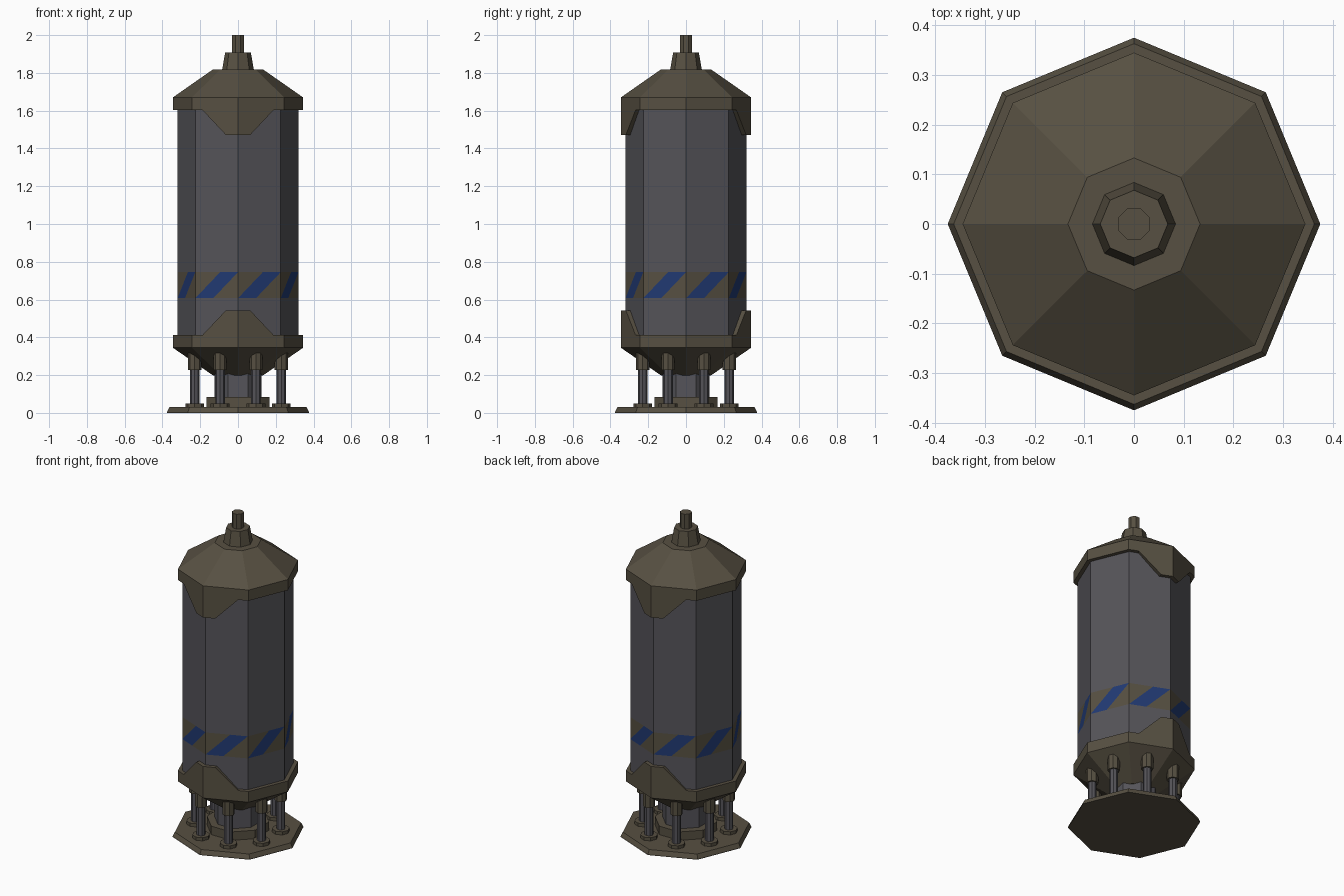
import bpy, bmesh
from math import cos, sin, pi, tan

if "Cube" in bpy.data.objects:
    bpy.data.objects.remove(bpy.data.objects["Cube"])


def material(name, rgb):
    m = bpy.data.materials.new(name)
    m.diffuse_color = (*rgb, 1)
    m.use_nodes = True
    m.node_tree.nodes["Principled BSDF"].inputs["Base Color"].default_value = m.diffuse_color
    return m


BROWN = material("brown_metal", (0.095, 0.08, 0.054))
GREY = material("grey_metal", (0.09, 0.088, 0.1))
BLUE = material("blue_stripe", (0.015, 0.042, 0.17))


def finish(name, bm, mats, loc=(0, 0, 0), rot=0):
    bmesh.ops.remove_doubles(bm, verts=bm.verts, dist=1e-5)
    bmesh.ops.recalc_face_normals(bm, faces=bm.faces)
    mesh = bpy.data.meshes.new(name)
    bm.to_mesh(mesh)
    bm.free()
    for m in mats:
        mesh.materials.append(m)
    ob = bpy.data.objects.new(name, mesh)
    ob.location = loc
    ob.rotation_euler.z = rot
    bpy.context.collection.objects.link(ob)
    return ob


def lathe(name, profile, mat, loc=(0, 0, 0), rot=0, n=8):
    """Closed n-sided solid from (radius, z) points, bottom to top."""
    bm = bmesh.new()
    rings = [[bm.verts.new((r * cos(2 * pi * i / n), r * sin(2 * pi * i / n), z))
              for i in range(n)] for r, z in profile]
    for a, b in zip(rings, rings[1:]):
        for i in range(n):
            j = (i + 1) % n
            bm.faces.new((a[i], a[j], b[j], b[i]))
    bm.faces.new(rings[0][::-1])
    bm.faces.new(rings[-1])
    return finish(name, bm, [mat], loc, rot)


def tab(name, z_root, z_tip, rot):
    """Tapered plate folded around the front corner of the octagon."""
    bm = bmesh.new()
    outline = [(-0.19, z_root), (-0.065, z_tip), (0, z_tip),
               (0.065, z_tip), (0.19, z_root), (0, z_root)]

    def layer(radius):
        k = radius / 0.345
        return [bm.verts.new((x * k, -radius + abs(x * k) * tan(pi / 8), z))
                for x, z in outline]

    out, inn = layer(0.345), layer(0.315)
    for s in (out, inn):
        bm.faces.new((s[0], s[1], s[2], s[5]))
        bm.faces.new((s[5], s[2], s[3], s[4]))
    for i in range(6):
        j = (i + 1) % 6
        bm.faces.new((out[i], out[j], inn[j], inn[i]))
    finish(name, bm, [BROWN], rot=rot)


# Tank body with a flush striped band
def tank_body():
    bm = bmesh.new()
    R, z0, z1, z2, z3 = 0.32, 0.36, 0.607, 0.745, 1.65
    corner = [(R * cos(i * pi / 4), R * sin(i * pi / 4)) for i in range(8)]
    for i in range(8):
        a, b = corner[i], corner[(i + 1) % 8]

        def face(mat, *pts):
            f = bm.faces.new([bm.verts.new((a[0] + (b[0] - a[0]) * t,
                                            a[1] + (b[1] - a[1]) * t, z)) for t, z in pts])
            f.material_index = mat

        face(0, (0, z0), (1, z0), (1, z1), (0.42, z1), (0, z1))
        face(1, (0, z1), (0.58, z2), (0, z2))
        face(2, (0, z1), (0.42, z1), (1, z2), (0.58, z2))
        face(1, (0.42, z1), (1, z1), (1, z2))
        face(0, (0, z2), (0.58, z2), (1, z2), (1, z3), (0, z3))
    finish("tank_body", bm, [GREY, BROWN, BLUE])


tank_body()

# Caps, neck and rod
lathe("top_cap", [(0.345, 1.603), (0.345, 1.67), (0.133, 1.818)], BROWN)
lathe("neck", [(0.085, 1.81), (0.083, 1.822), (0.068, 1.908)], BROWN)
lathe("top_rod", [(0.034, 1.9), (0.034, 2.0)], BROWN, rot=pi / 8)
lathe("bottom_cap", [(0.13, 0.197), (0.345, 0.345), (0.345, 0.412)], BROWN)

# Front and back tabs on both caps
for side, rot in (("front", 0), ("back", pi)):
    tab(side + "_upper_tab", 1.605, 1.472, rot)
    tab(side + "_lower_tab", 0.41, 0.542, rot)

# Base plate and central column
lathe("base_plate", [(0.375, 0), (0.375, 0.006), (0.363, 0.03)], BROWN)
lathe("column_foot", [(0.18, 0.028), (0.18, 0.083)], BROWN, rot=pi / 8)
lathe("column", [(0.135, 0.07), (0.135, 0.21)], GREY, rot=pi / 8)

# Ring of eight support pistons
for i in range(8):
    a = pi / 8 + i * pi / 4
    loc = (0.248 * cos(a), 0.248 * sin(a), 0)
    lathe(f"piston_pad_{i}", [(0.05, 0.028), (0.05, 0.05)], BROWN, loc, a + pi / 8)
    lathe(f"piston_rod_{i}", [(0.025, 0.045), (0.025, 0.25)], GREY, loc, a + pi / 8)
    lathe(f"piston_sleeve_{i}", [(0.035, 0.228), (0.035, 0.33)], BROWN, loc, a + pi / 8)
